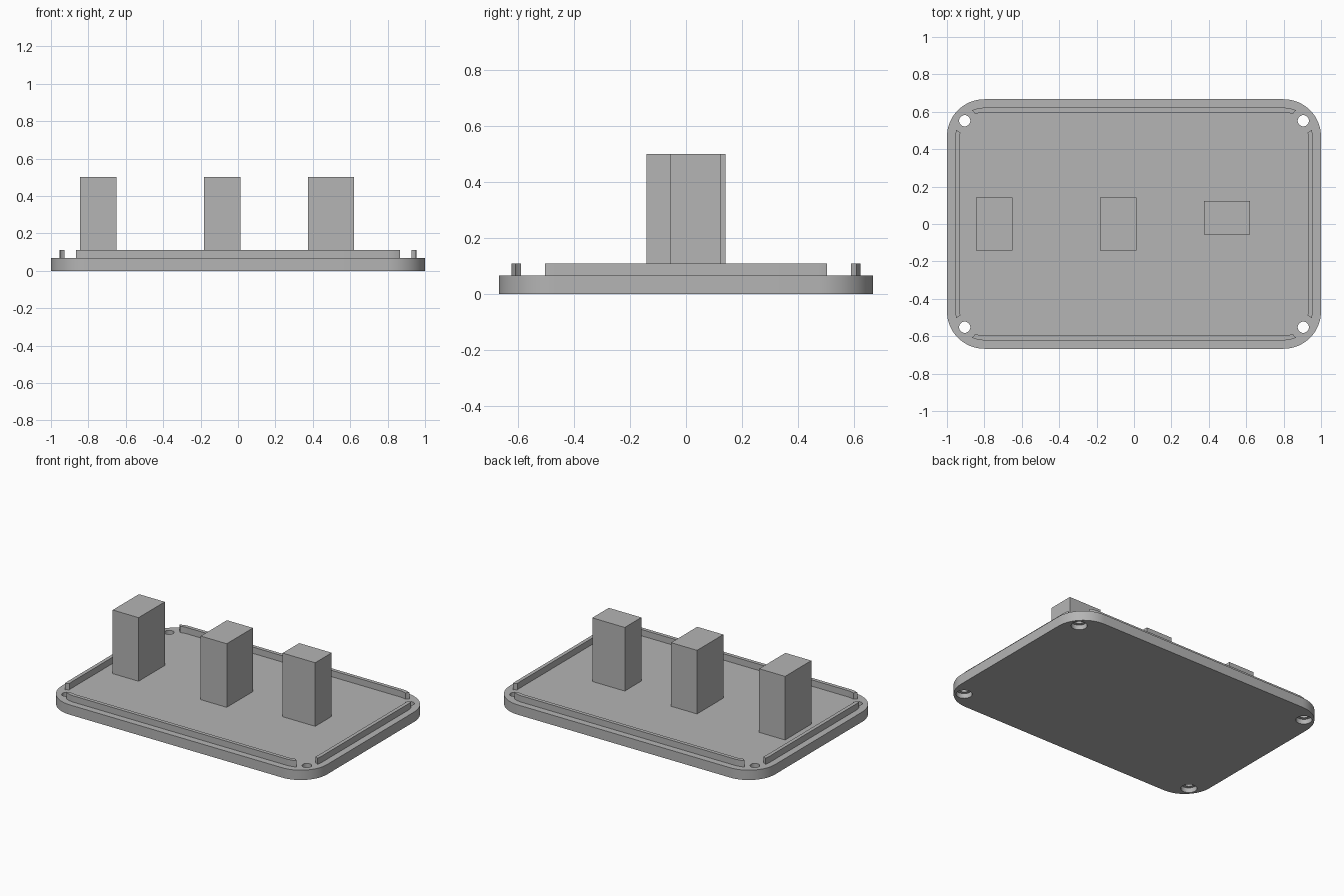
import bpy, bmesh
from math import cos, sin, pi, radians

cube = bpy.data.objects.get("Cube")
if cube:
    bpy.data.objects.remove(cube, do_unlink=True)

grey = bpy.data.materials.new("plain grey")
grey.use_nodes = True
colour = (0.46, 0.46, 0.46, 1)
grey.diffuse_color = colour
grey.node_tree.nodes["Principled BSDF"].inputs["Base Color"].default_value = colour

HALF_X, HALF_Y, PLATE_TOP = 1.0, 0.667, 0.067
HOLE_X, HOLE_Y = 0.905, 0.552
LIP_TOP, BLOCK_TOP = 0.11, 0.5


def add_object(name, bm):
    bmesh.ops.recalc_face_normals(bm, faces=bm.faces[:])
    mesh = bpy.data.meshes.new(name)
    bm.to_mesh(mesh)
    bm.free()
    obj = bpy.data.objects.new(name, mesh)
    bpy.context.collection.objects.link(obj)
    mesh.materials.append(grey)
    return obj


def rounded_outline(hx, hy, r, steps=16):
    pts = []
    for i, (sx, sy) in enumerate([(1, 1), (-1, 1), (-1, -1), (1, -1)]):
        for s in range(steps + 1):
            a = (i + s / steps) * pi / 2
            pts.append((sx * (hx - r) + r * cos(a), sy * (hy - r) + r * sin(a)))
    return pts


def extrude_up(bm, faces, height):
    new = bmesh.ops.extrude_face_region(bm, geom=faces)["geom"]
    verts = [g for g in new if isinstance(g, bmesh.types.BMVert)]
    bmesh.ops.translate(bm, vec=(0, 0, height), verts=verts)


def corner_cylinders(name, radius, z0, z1):
    """Four upright cylinders, one on each screw position."""
    bm = bmesh.new()
    for sx in (-1, 1):
        for sy in (-1, 1):
            made = bmesh.ops.create_cone(bm, cap_ends=True, segments=32,
                                         radius1=radius, radius2=radius, depth=z1 - z0)
            bmesh.ops.translate(bm, verts=made["verts"],
                                vec=(sx * HOLE_X, sy * HOLE_Y, (z0 + z1) / 2))
    obj = add_object(name, bm)
    obj.hide_render = True
    return obj


def cut(obj, cutter):
    mod = obj.modifiers.new("cut", 'BOOLEAN')
    mod.operation = 'DIFFERENCE'
    mod.solver = 'EXACT'
    mod.object = cutter
    bpy.context.view_layer.update()
    graph = bpy.context.evaluated_depsgraph_get()
    result = bpy.data.meshes.new_from_object(obj.evaluated_get(graph))
    obj.modifiers.clear()
    obj.data = result
    bpy.data.objects.remove(cutter, do_unlink=True)


def smooth(obj):
    bpy.ops.object.select_all(action='DESELECT')
    obj.select_set(True)
    bpy.context.view_layer.objects.active = obj
    bpy.ops.object.shade_smooth_by_angle(angle=radians(30))


# Base plate with rounded corners and counterbored screw holes
bm = bmesh.new()
base = bm.faces.new([bm.verts.new((x, y, 0)) for x, y in rounded_outline(HALF_X, HALF_Y, 0.2)])
extrude_up(bm, [base], PLATE_TOP)
plate = add_object("base_plate", bm)
cut(plate, corner_cylinders("screw_holes", 0.03, -0.1, 0.2))
cut(plate, corner_cylinders("screw_head_recesses", 0.05, -0.1, 0.033))
smooth(plate)

# Raised locating lip, interrupted around each screw hole
bm = bmesh.new()
z = PLATE_TOP - 0.002
outer = [bm.verts.new((x, y, z)) for x, y in rounded_outline(0.955, 0.622, 0.155)]
inner = [bm.verts.new((x, y, z)) for x, y in rounded_outline(0.93, 0.597, 0.13)]
n = len(outer)
ring = [bm.faces.new((outer[i], outer[(i + 1) % n], inner[(i + 1) % n], inner[i]))
        for i in range(n)]
extrude_up(bm, ring, LIP_TOP - z)
lip = add_object("locating_lip", bm)
cut(lip, corner_cylinders("lip_gaps", 0.067, 0.0, 0.3))
smooth(lip)

# Three upright blocks
blocks = {
    "right_block": (-0.845, -0.65, -0.141, 0.141),
    "middle_block": (-0.182, 0.014, -0.141, 0.141),
    "left_block": (0.375, 0.62, -0.055, 0.123),
}
for name, (x0, x1, y0, y1) in blocks.items():
    bm = bmesh.new()
    foot = bm.faces.new([bm.verts.new((x, y, z))
                         for x, y in ((x0, y0), (x1, y0), (x1, y1), (x0, y1))])
    extrude_up(bm, [foot], BLOCK_TOP - z)
    add_object(name, bm)
